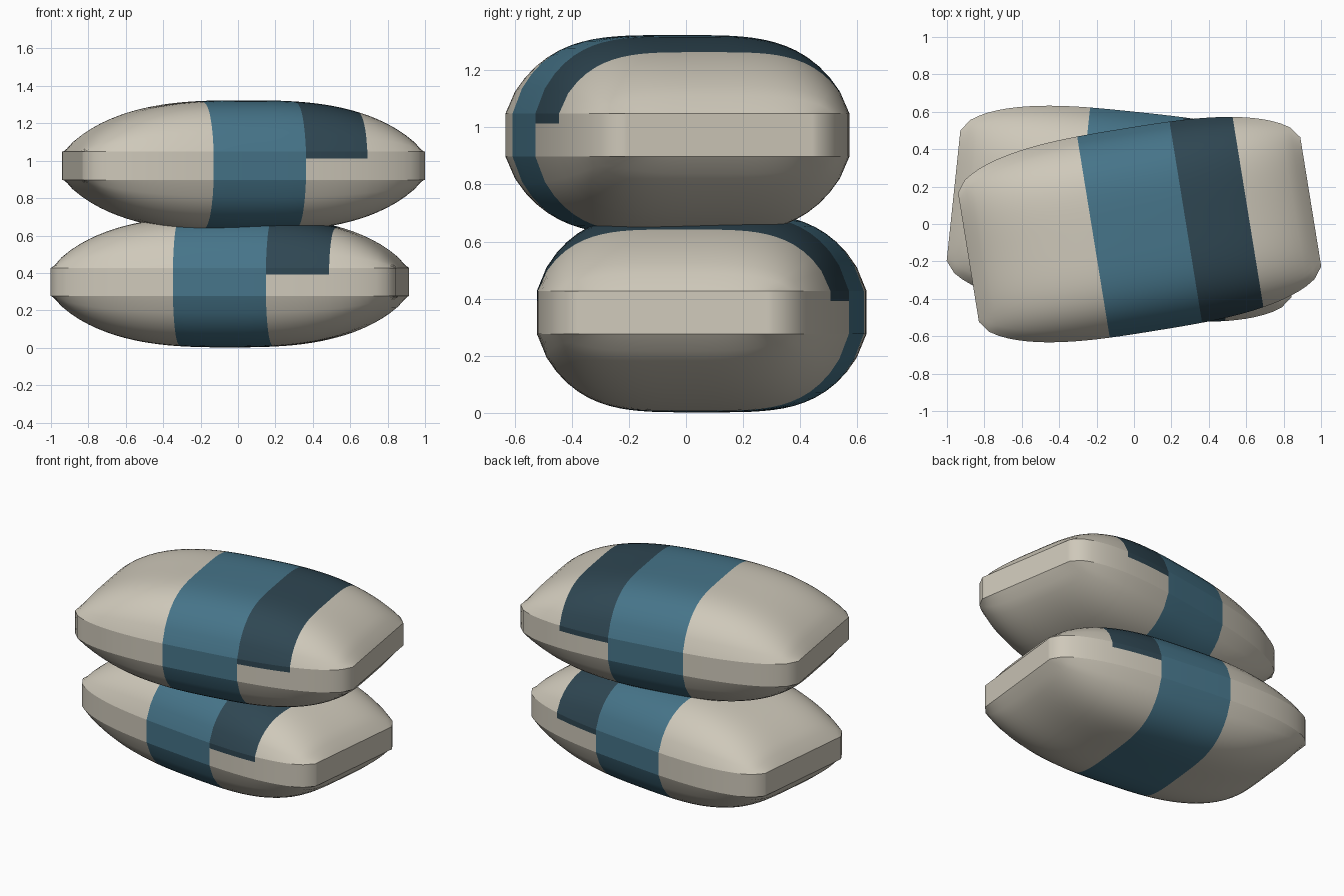
import bpy, bmesh, math

cube = bpy.data.objects.get("Cube")
if cube:
    bpy.data.objects.remove(cube, do_unlink=True)

HALF_LEN, END_WIDTH, SIDE_BULGE = 0.927, 0.35, 0.197
RIM, DOME = 0.075, 0.275            # half height of the seam band, dome rise
STRIPE, PATCH_END, PATCH_LOW = 0.25, 0.587, 0.04


def material(name, rgb):
    mat = bpy.data.materials.new(name)
    mat.use_nodes = True
    mat.diffuse_color = (*rgb, 1)
    mat.node_tree.nodes["Principled BSDF"].inputs["Base Color"].default_value = (*rgb, 1)
    return mat


MATERIALS = [
    material("cream_cloth", (0.62, 0.58, 0.49)),
    material("blue_stripe", (0.061, 0.175, 0.25)),
    material("dark_patch", (0.028, 0.062, 0.085)),
]


def falloff(t, power, root):
    """1 in the middle, dropping to 0 at t = -1 and t = 1."""
    return max(0.0, 1 - abs(t) ** power) ** root


def shape_dome(bm, side):
    """One pillow half: a square grid bent to the rounded outline and domed."""
    verts = bmesh.ops.create_grid(bm, x_segments=40, y_segments=32, size=1)["verts"]
    for v in verts:
        s, t = v.co.x, v.co.y
        rise = falloff(s, 2.8, 0.75) * falloff(t, 4, 0.75)
        v.co = (HALF_LEN * s,
                t * (END_WIDTH + SIDE_BULGE * falloff(s, 3, 0.6)),
                side * (RIM + DOME * rise))


def make_cushion(name, location, turn):
    bm = bmesh.new()
    for side in (1, -1):
        shape_dome(bm, side)

    # Upright seam band joining both halves
    rim = [e for e in bm.edges if e.is_boundary]
    bmesh.ops.bridge_loops(bm, edges=rim)
    bmesh.ops.recalc_face_normals(bm, faces=bm.faces[:])

    # Clean cuts along the colour borders
    cuts = [((x, 0, 0), (1, 0, 0)) for x in (-STRIPE, STRIPE, PATCH_END)]
    cuts.append(((0, 0, PATCH_LOW), (0, 0, 1)))
    for point, normal in cuts:
        bmesh.ops.bisect_plane(bm, geom=bm.verts[:] + bm.edges[:] + bm.faces[:],
                               plane_co=point, plane_no=normal, dist=1e-5)

    # Stripe all round, patch on the upper part beside it
    for f in bm.faces:
        f.smooth = True
        c = f.calc_center_median()
        if abs(c.x) < STRIPE:
            f.material_index = 1
        elif STRIPE < c.x < PATCH_END and c.z > PATCH_LOW:
            f.material_index = 2

    # Crisp seam edges
    for e in bm.edges:
        if all(abs(abs(v.co.z) - RIM) < 1e-4 for v in e.verts):
            if abs(e.verts[0].co.z - e.verts[1].co.z) < 1e-4:
                e.smooth = False

    mesh = bpy.data.meshes.new(name)
    bm.to_mesh(mesh)
    bm.free()
    for mat in MATERIALS:
        mesh.materials.append(mat)
    obj = bpy.data.objects.new(name, mesh)
    obj.location = location
    obj.rotation_euler.z = math.radians(turn)
    bpy.context.collection.objects.link(obj)


make_cushion("lower_cushion", (-0.043, 0.055, 0.352), -6)
make_cushion("upper_cushion", (0.03, -0.03, 0.973), 9.2)
